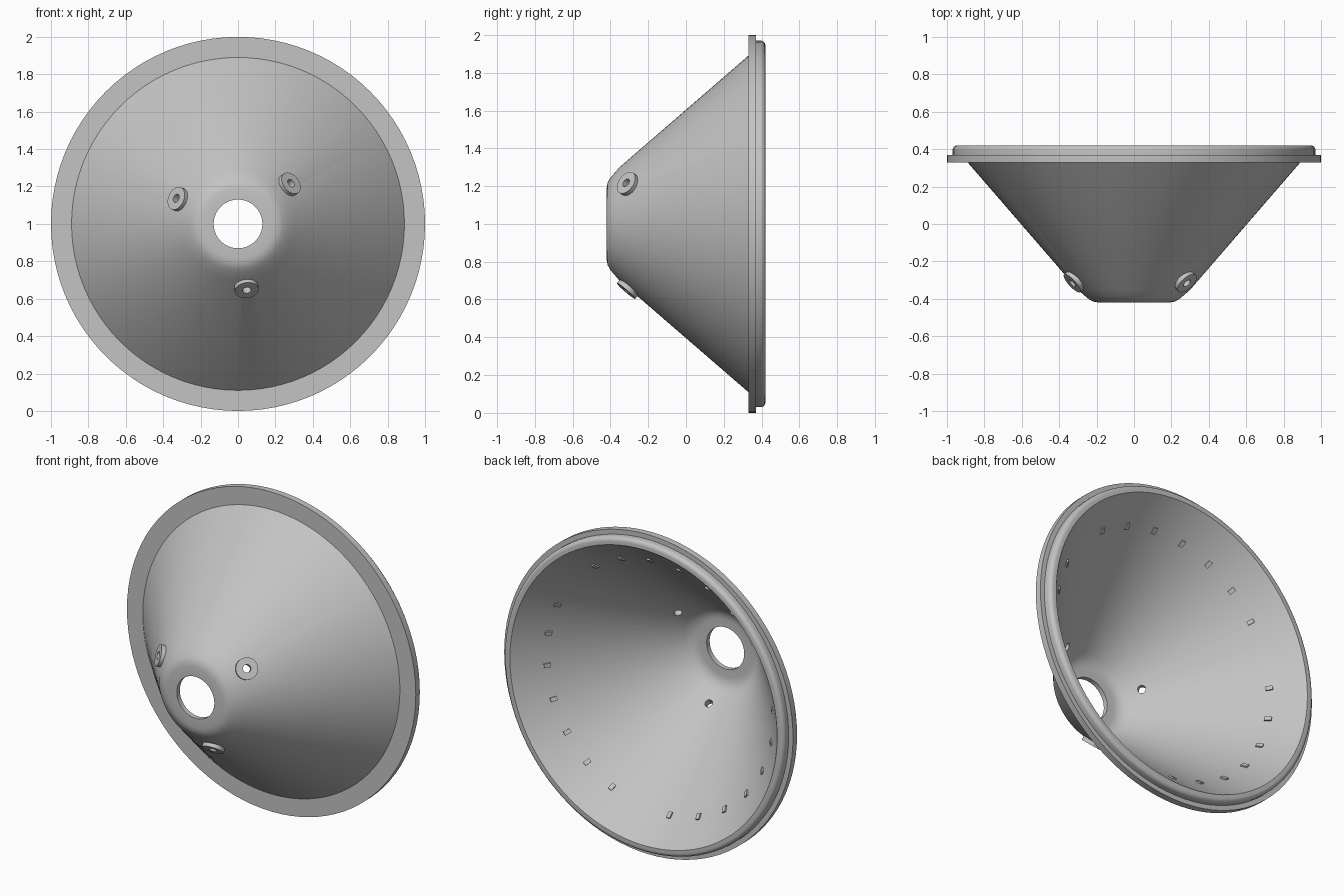
import bpy, bmesh, math
from mathutils import Vector, Matrix

cube = bpy.data.objects.get("Cube")
if cube:
    bpy.data.objects.remove(cube, do_unlink=True)

grey = bpy.data.materials.new("plain_grey")
grey.use_nodes = True
colour = (0.55, 0.55, 0.55, 1)
grey.diffuse_color = colour
grey.node_tree.nodes["Principled BSDF"].inputs["Base Color"].default_value = colour

CENTRE = Vector((0, 0, 1))
SLOPE = 0.855                      # radius gained per unit of depth
NORMAL = Vector((1, -SLOPE)).normalized()


def make_object(name, bm):
    bmesh.ops.recalc_face_normals(bm, faces=bm.faces)
    mesh = bpy.data.meshes.new(name)
    bm.to_mesh(mesh)
    bm.free()
    mesh.materials.append(grey)
    obj = bpy.data.objects.new(name, mesh)
    bpy.context.collection.objects.link(obj)
    return obj


def lathe(name, profile, steps):
    """Spin a closed (radius, depth) profile about the y axis."""
    bm = bmesh.new()
    verts = [bm.verts.new((r, y, 0)) for r, y in profile]
    edges = [bm.edges.new((v, verts[i - 1])) for i, v in enumerate(verts)]
    bmesh.ops.spin(bm, geom=verts + edges, cent=(0, 0, 0), axis=(0, 1, 0),
                   angle=math.tau, steps=steps, use_merge=True)
    bmesh.ops.remove_doubles(bm, verts=bm.verts, dist=1e-5)
    return make_object(name, bm)


def smooth(obj):
    bpy.ops.object.select_all(action='DESELECT')
    obj.select_set(True)
    bpy.context.view_layer.objects.active = obj
    bpy.ops.object.shade_smooth_by_angle(angle=math.radians(30))


def wall_frame(degrees, radius, depth):
    """Frame on the cone wall: x around, y inward along the normal, z up the slope."""
    a = math.radians(degrees)
    out = Vector((math.cos(a), 0, math.sin(a)))
    inward = -(out * NORMAL.x + Vector((0, NORMAL.y, 0)))
    around = Vector((-math.sin(a), 0, math.cos(a)))
    up = around.cross(inward)
    frame = Matrix((around, inward, up)).transposed().to_4x4()
    frame.translation = CENTRE + out * radius + Vector((0, depth, 0))
    return frame


# Conical dish with rounded nose, flat flange and rounded back lip
outer = [(0.13, -0.42), (0.19, -0.42), (0.217, -0.415), (0.24, -0.403),
         (0.262, -0.385), (0.30, -0.352), (0.89, 0.33)]
flange = [(1.0, 0.33), (1.0, 0.37), (0.97, 0.37)]
lip = [(0.945 + 0.025 * math.cos(t), 0.395 + 0.025 * math.sin(t))
       for t in (i * math.pi / 10 for i in range(6))]
inner = [(0.925, 0.42), (0.26, -0.352), (0.235, -0.374), (0.205, -0.387),
         (0.18, -0.39), (0.13, -0.39)]
dish = lathe("dish", outer + flange + lip + inner, 96)
dish.location = CENTRE

# Three bosses on the nose, each with a screw hole drilled through the wall
for i in range(3):
    frame = wall_frame(37.5 + 120 * i, 0.352, -0.312)
    boss = lathe(f"boss_{i + 1}", [(0.023, -0.008), (0.064, -0.008),
                                   (0.064, 0.02), (0.023, 0.02)], 32)
    boss.matrix_world = frame
    smooth(boss)
    bm = bmesh.new()
    bmesh.ops.create_cone(bm, cap_ends=True, segments=32, radius1=0.023,
                          radius2=0.023, depth=0.2,
                          matrix=Matrix.Rotation(math.pi / 2, 4, 'X'))
    drill = make_object(f"drill_{i + 1}", bm)
    drill.matrix_world = frame
    drill.hide_render = True
    cut = dish.modifiers.new("screw_hole", 'BOOLEAN')
    cut.object = drill
    cut.operation = 'DIFFERENCE'
    cut.solver = 'EXACT'
    bpy.context.view_layer.objects.active = dish
    bpy.ops.object.modifier_apply(modifier=cut.name)
    bpy.data.objects.remove(drill, do_unlink=True)
smooth(dish)

# Three groups of seven small tabs around the inside of the wall
bm = bmesh.new()
tab_radius = 0.785
tab_depth = 0.42 + (tab_radius - 0.925) / SLOPE
for i in range(24):
    if i % 8:
        frame = wall_frame(40 + 15 * i, tab_radius, tab_depth)
        bmesh.ops.create_cube(bm, size=1, matrix=frame @ Matrix.Diagonal((0.025, 0.02, 0.04, 1)))
make_object("inner_tabs", bm)
